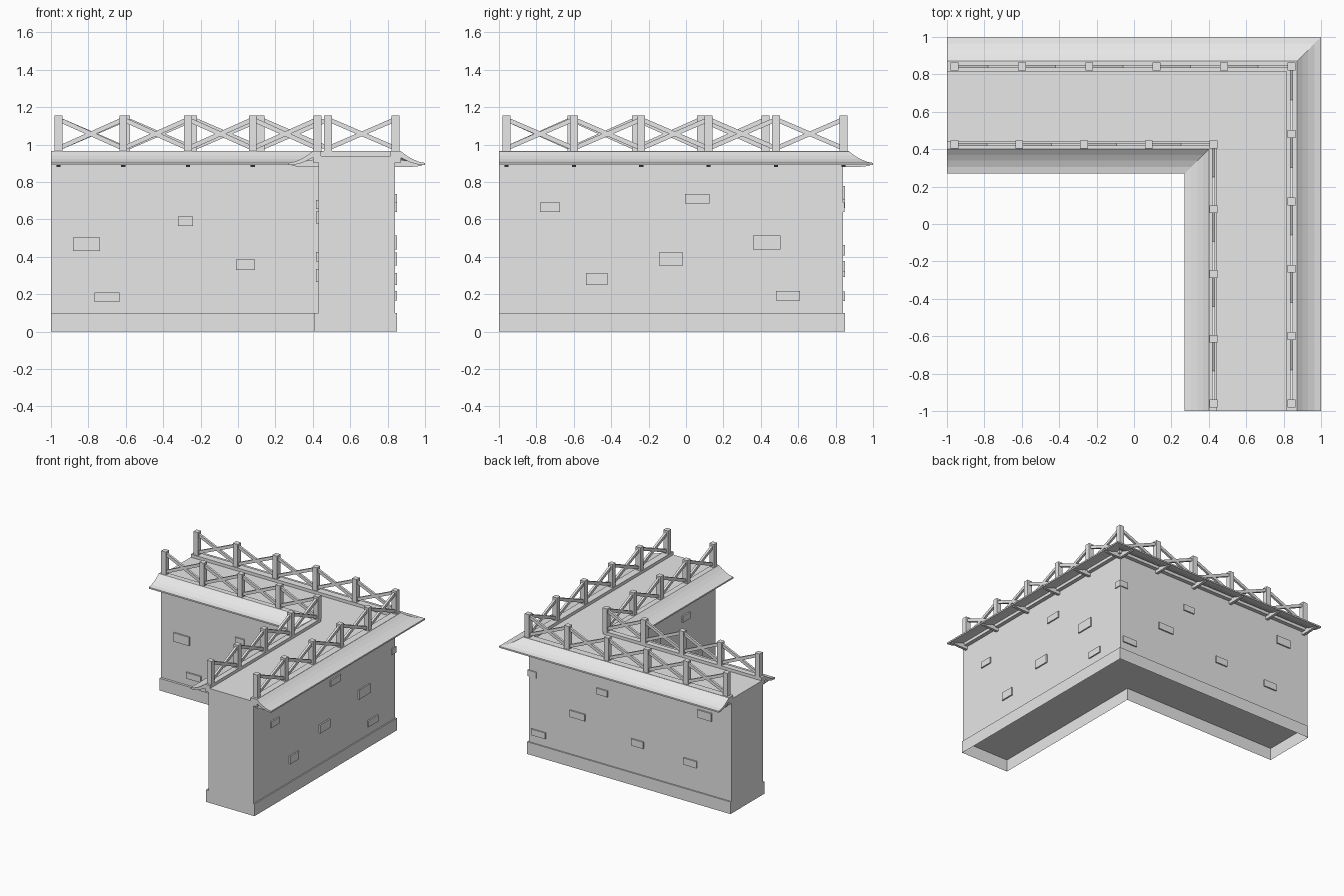
import bpy, bmesh
from mathutils import Vector

if "Cube" in bpy.data.objects:
    bpy.data.objects.remove(bpy.data.objects["Cube"])

grey = bpy.data.materials.new("pale_stone_grey")
grey.use_nodes = True
grey.diffuse_color = (0.8, 0.8, 0.8, 1)
grey.node_tree.nodes["Principled BSDF"].inputs["Base Color"].default_value = (0.8, 0.8, 0.8, 1)


def finish(name, bm):
    bmesh.ops.recalc_face_normals(bm, faces=bm.faces)
    mesh = bpy.data.meshes.new(name)
    bm.to_mesh(mesh)
    bm.free()
    mesh.materials.append(grey)
    obj = bpy.data.objects.new(name, mesh)
    bpy.context.collection.objects.link(obj)
    return obj


def sweep(name, profile, open_bottom=False):
    """Carry a closed (offset, height) profile round the L-shaped corner."""
    bm = bmesh.new()
    rings = [[bm.verts.new(p) for p in ring] for ring in (
        [(-1, d, z) for d, z in profile],
        [(d, d, z) for d, z in profile],
        [(d, -1, z) for d, z in profile])]
    n = len(profile)
    for a, b in zip(rings, rings[1:]):
        for i in range(1 if open_bottom else 0, n):
            j = (i + 1) % n
            bm.faces.new((a[i], a[j], b[j], b[i]))
    bm.faces.new(rings[0])
    bm.faces.new(rings[-1])
    return finish(name, bm)


def rect(d0, d1, z0, z1):
    return [(d0, z0), (d1, z0), (d1, z1), (d0, z1)]


def place(arm, along, offset, z):
    """Arm 0 runs along x, arm 1 runs along y."""
    return (along, offset, z) if arm == 0 else (offset, along, z)


def prism(bm, bottom, top):
    lo = [bm.verts.new(p) for p in bottom]
    hi = [bm.verts.new(p) for p in top]
    bm.faces.new(lo)
    bm.faces.new(hi)
    for i in range(len(lo)):
        j = (i + 1) % len(lo)
        bm.faces.new((lo[i], lo[j], hi[j], hi[i]))


def block(bm, arm, a0, a1, d0, d1, z0, z1):
    corners = ((a0, d0), (a1, d0), (a1, d1), (a0, d1))
    prism(bm, [place(arm, a, d, z0) for a, d in corners],
          [place(arm, a, d, z1) for a, d in corners])


def brace(bm, arm, a0, z0, a1, z1, offset, half=0.012, depth=0.009):
    run = Vector((a1 - a0, z1 - z0)).normalized()
    side = Vector((-run.y, run.x)) * half
    pts = [(a0 + side.x, z0 + side.y), (a1 + side.x, z1 + side.y),
           (a1 - side.x, z1 - side.y), (a0 - side.x, z0 - side.y)]
    prism(bm, [place(arm, a, offset - depth, z) for a, z in pts],
          [place(arm, a, offset + depth, z) for a, z in pts])


# Wall body, open-bottomed plinth and kerbs
sweep("wall_body", rect(0.43, 0.84, 0.1, 0.94), open_bottom=True)
sweep("plinth", rect(0.41, 0.85, 0, 0.1), open_bottom=True)
sweep("inner_kerb", rect(0.4, 0.445, 0.905, 0.965))
sweep("outer_kerb", rect(0.815, 0.872, 0.905, 0.965))

# Curved eaves: run is distance out from the kerb
EAVE = [(0, 0.965), (0.03, 0.942), (0.06, 0.924), (0.095, 0.909), (0.13, 0.902),
        (0.13, 0.89), (0.09, 0.894), (0.05, 0.905), (0, 0.93)]
sweep("outer_eave", [(0.87 + r, z) for r, z in EAVE])
sweep("inner_eave", [(0.4 - r, z) for r, z in EAVE])

# Railings and rafters on each side of the walkway
RAFTER = [(-0.03, 0.925), (0.05, 0.91), (0.12, 0.894), (0.11, 0.886), (0.05, 0.88), (-0.03, 0.88)]
sides = (("outer", 0.842, 0.87, 1, 5), ("inner", 0.425, 0.4, -1, 4))
for name, line, kerb, out, bays in sides:
    start = -0.96
    step = (line - start) / bays
    stops = [start + step * i for i in range(bays + 1)]
    posts, braces, rafters = bmesh.new(), bmesh.new(), bmesh.new()
    for arm in (0, 1):
        for i, a in enumerate(stops):
            if i < bays or arm == 0:
                block(posts, arm, a - 0.021, a + 0.021, line - 0.021, line + 0.021, 0.96, 1.155)
            if i < bays or out > 0:
                pts = [(kerb + out * r, z) for r, z in RAFTER]
                prism(rafters, [place(arm, a - 0.011, d, z) for d, z in pts],
                      [place(arm, a + 0.011, d, z) for d, z in pts])
        for a, b in zip(stops, stops[1:]):
            brace(braces, arm, a, 0.98, b, 1.135, line)
            brace(braces, arm, a, 1.135, b, 0.98, line)
    finish(name + "_posts", posts)
    finish(name + "_cross_braces", braces)
    finish(name + "_rafters", rafters)

# Raised stones: centre along the arm, centre height, width, height
STONES = {
    ("inner_front_stones", 0, 0.42): [(-0.81, 0.467, 0.145, 0.072), (-0.28, 0.59, 0.08, 0.05),
                                      (0.04, 0.357, 0.1, 0.055), (-0.7, 0.183, 0.135, 0.05)],
    ("inner_side_stones", 1, 0.42): [(-0.61, 0.68, 0.1, 0.05), (-0.2, 0.61, 0.13, 0.065),
                                     (0.1, 0.4, 0.11, 0.05), (-0.75, 0.3, 0.14, 0.07)],
    ("outer_side_stones", 1, 0.84): [(-0.727, 0.665, 0.105, 0.05), (0.06, 0.71, 0.13, 0.052),
                                     (-0.08, 0.388, 0.13, 0.07), (0.432, 0.477, 0.145, 0.075),
                                     (-0.478, 0.282, 0.115, 0.065), (0.545, 0.192, 0.13, 0.052)],
    ("outer_back_stones", 0, 0.84): [(0.17, 0.685, 0.1, 0.05), (0.395, 0.435, 0.14, 0.055),
                                     (-0.15, 0.35, 0.11, 0.055), (-0.63, 0.32, 0.12, 0.055),
                                     (-0.76, 0.745, 0.13, 0.065), (0.75, 0.19, 0.13, 0.05)],
}
for (name, arm, face), stones in STONES.items():
    bm = bmesh.new()
    for a, z, w, h in stones:
        block(bm, arm, a - w / 2, a + w / 2, face - 0.002, face + 0.011, z - h / 2, z + h / 2)
    finish(name, bm)

# Corner stone wrapping the outer edge
bm = bmesh.new()
block(bm, 0, 0.77, 0.848, 0.79, 0.848, 0.64, 0.69)
finish("corner_stone", bm)
